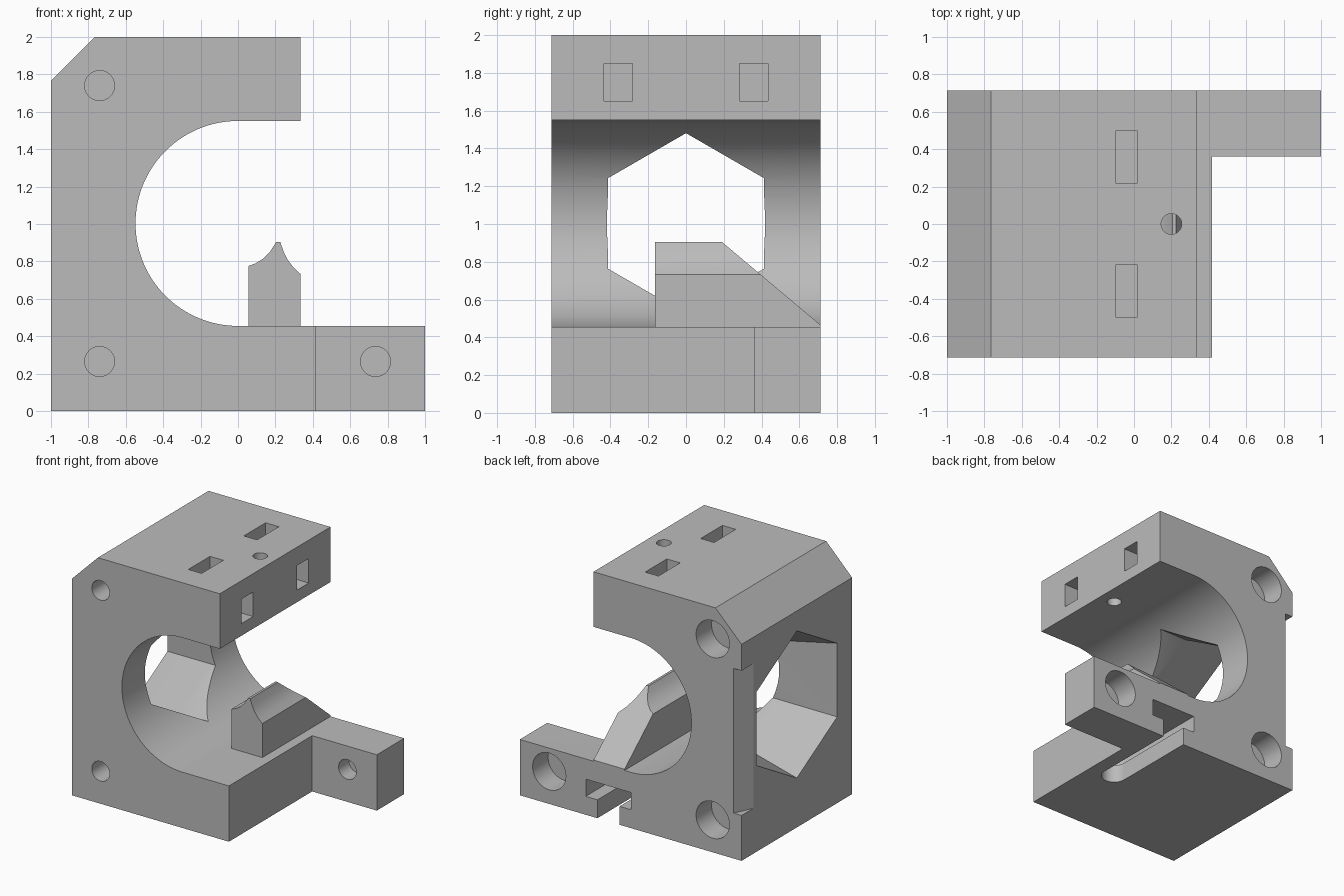
import bpy, bmesh, math
from mathutils import Vector

if "Cube" in bpy.data.objects:
    bpy.data.objects.remove(bpy.data.objects["Cube"], do_unlink=True)

grey = bpy.data.materials.new("plain grey")
grey.use_nodes = True
grey.diffuse_color = (0.5, 0.5, 0.5, 1)
grey.node_tree.nodes["Principled BSDF"].inputs["Base Color"].default_value = (0.5, 0.5, 0.5, 1)

HALF = 0.713      # half depth of the block
MID = 1.003       # height of the bore axis


def make(name, bm):
    bmesh.ops.recalc_face_normals(bm, faces=bm.faces)
    mesh = bpy.data.meshes.new(name)
    bm.to_mesh(mesh)
    bm.free()
    ob = bpy.data.objects.new(name, mesh)
    bpy.context.collection.objects.link(ob)
    mesh.materials.append(grey)
    return ob


def loft(name, rings):
    """Closed solid through rings of equal point count."""
    bm = bmesh.new()
    loops = [[bm.verts.new(p) for p in ring] for ring in rings]
    n = len(loops[0])
    bm.faces.new(loops[0])
    bm.faces.new(loops[-1])
    for a, b in zip(loops, loops[1:]):
        for i in range(n):
            j = (i + 1) % n
            bm.faces.new((a[i], a[j], b[j], b[i]))
    return make(name, bm)


def prism_y(name, pts, y0, y1):
    return loft(name, [[(x, y, z) for x, z in pts] for y in (y0, y1)])


def prism_z(name, pts, z0, z1):
    return loft(name, [[(x, y, z) for x, y in pts] for z in (z0, z1)])


def box(name, x0, x1, y0, y1, z0, z1):
    return prism_z(name, [(x0, y0), (x1, y0), (x1, y1), (x0, y1)], z0, z1)


def arc(cx, cy, r, a0, a1, n):
    steps = [math.radians(a0 + (a1 - a0) * i / n) for i in range(n + 1)]
    return [(cx + r * math.cos(a), cy + r * math.sin(a)) for a in steps]


def circle(cx, cy, r, n=48):
    return arc(cx, cy, r, 0, 360, n)[:-1]


def carve(target, cutter):
    """Subtract a cutter, then discard it."""
    cutter.hide_render = True
    mod = target.modifiers.new("cut", "BOOLEAN")
    mod.operation = "DIFFERENCE"
    mod.solver = "EXACT"
    mod.object = cutter
    bpy.context.view_layer.objects.active = target
    bpy.ops.object.modifier_apply(modifier=mod.name)
    bpy.data.objects.remove(cutter, do_unlink=True)


# Main block: C-shaped profile with a round bore and a sloped top corner
profile = [(-1, 0), (1, 0), (1, 0.455)]
profile += arc(0, MID, 0.548, 270, 90, 64)
profile += [(0.335, 1.551), (0.335, 2), (-0.765, 2), (-1, 1.765)]
body = prism_y("clamp_body", profile, -HALF, HALF)

# Narrow rear arm: clear the space in front of it
carve(body, box("arm_clearance", 0.417, 1.2, -1, 0.36, -0.1, 0.7))

# Tapered hexagonal window through the left wall
def hexagon(x, r):
    return [(x, y, z) for y, z in arc(0, MID, r, 30, 330, 5)]

taper = 0.122 / 0.47
carve(body, loft("window", [hexagon(-1.1, 0.6 + 0.1 * taper), hexagon(-0.53, 0.478), hexagon(-0.1, 0.478)]))

# Bolt holes from the front, counterbored from the back with a thin web between
for x, z, front in ((-0.74, 1.74, -HALF), (-0.74, 0.265, -HALF), (0.735, 0.265, 0.36)):
    carve(body, prism_y("bolt_hole", circle(x, z, 0.08), front - 0.1, HALF - 0.22))
    carve(body, prism_y("counterbore", circle(x, z, 0.15), HALF - 0.2, HALF + 0.1))

# Upper jaw: nut slots, screw channels and a vertical hole
for side in (-1, 1):
    y = side * 0.358
    carve(body, box("nut_slot", -0.1, 0.02, y - 0.14, y + 0.14, 1.62, 2.1))
    carve(body, box("screw_channel", -0.25, 0.5, y - 0.075, y + 0.075, 1.65, 1.85))
carve(body, prism_z("jaw_hole", circle(0.2, 0, 0.055), 1.4, 2.1))

# T-slot in the underside, open at the back and rounded at its end
head = arc(0.2, 0, 0.205, 180, 360, 6) + [(0.405, 1), (-0.005, 1)]
stem = arc(0.2, 0, 0.1, 180, 360, 20) + [(0.3, 1), (0.1, 1)]
carve(body, prism_z("slot_head", head, 0.15, 0.29))
carve(body, prism_z("slot_stem", stem, -0.1, 0.2))

# Relief along the rear left edge
carve(body, prism_z("edge_relief", [(-1, 0.56), (-0.93, HALF), (-0.9, 0.78), (-1.1, 0.9), (-1.1, 0.34)], 0.37, 1.55))

# Ridged finger on the lower jaw, sloping down to the back
ridge = [(0.055, 0.45), (0.055, 0.775), (0.095, 0.79), (0.135, 0.815), (0.17, 0.85),
         (0.205, 0.905), (0.225, 0.905), (0.245, 0.85), (0.265, 0.81), (0.295, 0.77),
         (0.335, 0.732), (0.335, 0.45)]
finger = prism_y("ridged_finger", ridge, -0.165, HALF)
bm = bmesh.new()
bm.from_mesh(finger.data)
cut = bmesh.ops.bisect_plane(bm, geom=bm.verts[:] + bm.edges[:] + bm.faces[:],
                             plane_co=Vector((0, 0.19, 0.905)),
                             plane_no=Vector((0, 0.44, 0.523)).normalized(), clear_outer=True)
rim = [e for e in cut["geom_cut"] if isinstance(e, bmesh.types.BMEdge)]
bmesh.ops.holes_fill(bm, edges=rim, sides=0)
bmesh.ops.recalc_face_normals(bm, faces=bm.faces)
bm.to_mesh(finger.data)
bm.free()

# Smooth curved walls, keep the edges crisp
for ob in (body, finger):
    bpy.ops.object.select_all(action="DESELECT")
    ob.select_set(True)
    bpy.context.view_layer.objects.active = ob
    bpy.ops.object.shade_smooth_by_angle(angle=math.radians(20))
